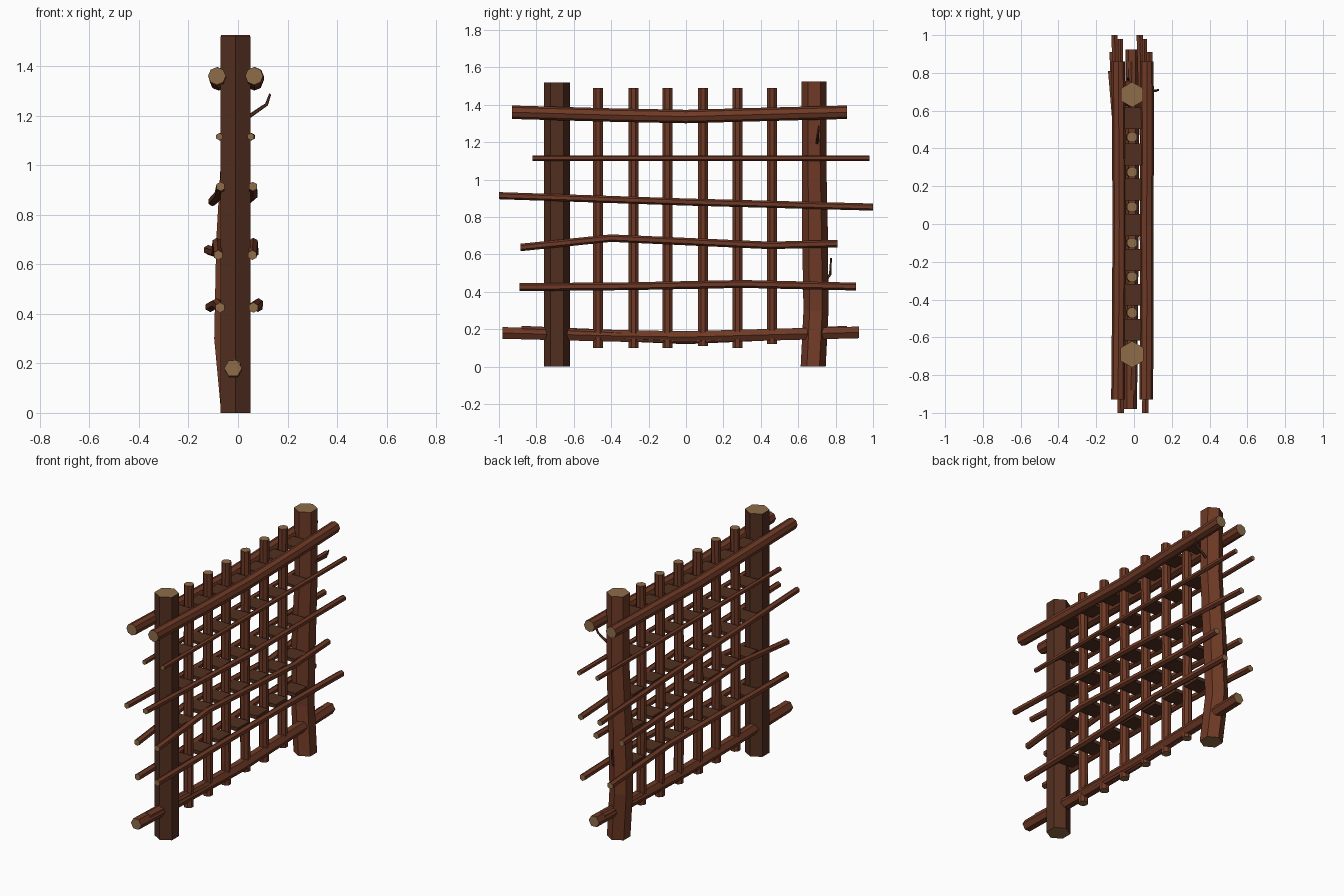
import bpy, bmesh, math
from mathutils import Vector

if "Cube" in bpy.data.objects:
    bpy.data.objects.remove(bpy.data.objects["Cube"])


def material(name, rgb):
    m = bpy.data.materials.new(name)
    m.diffuse_color = (*rgb, 1)
    m.use_nodes = True
    m.node_tree.nodes["Principled BSDF"].inputs["Base Color"].default_value = m.diffuse_color
    return m


BARK = material("bark", (0.16, 0.042, 0.019))
DARK = material("dark_bark", (0.085, 0.028, 0.014))
CUT = material("cut_wood", (0.27, 0.15, 0.065))


def finish(bm, name, mats):
    bmesh.ops.recalc_face_normals(bm, faces=bm.faces)
    me = bpy.data.meshes.new(name)
    bm.to_mesh(me)
    bm.free()
    for m in mats:
        me.materials.append(m)
    ob = bpy.data.objects.new(name, me)
    bpy.context.collection.objects.link(ob)
    return ob


def log(name, pts, radii, sides, axis, mat=BARK, cap=CUT, turn=0.0):
    """Faceted log through pts with rings square to axis and cut ends."""
    axis = Vector(axis).normalized()
    u = Vector((0, 1, 0)) if abs(axis.y) < 0.9 else Vector((0, 0, 1))
    v = axis.cross(u)
    if not isinstance(radii, (list, tuple)):
        radii = [radii] * len(pts)
    bm = bmesh.new()
    rings = []
    for p, r in zip(pts, radii):
        ring = []
        for i in range(sides):
            a = 2 * math.pi * i / sides + turn
            ring.append(bm.verts.new(Vector(p) + r * (math.cos(a) * u + math.sin(a) * v)))
        rings.append(ring)
    for a, b in zip(rings, rings[1:]):
        for i in range(sides):
            j = (i + 1) % sides
            bm.faces.new((a[i], a[j], b[j], b[i]))
    for ring in (rings[0], rings[-1]):
        bm.faces.new(ring).material_index = 1
    return finish(bm, name, (mat, cap))


Z, Y = (0, 0, 1), (0, 1, 0)

# Corner posts: one straight, one bowed
log("front_post", [(-0.01, -0.69, 0), (-0.01, -0.69, 1.52)], 0.07, 6, Z, DARK)
log("back_post", [(-0.01, 0.68, 0), (-0.038, 0.695, 0.3), (-0.028, 0.69, 0.7),
                  (-0.008, 0.685, 1.1), (-0.01, 0.685, 1.525)],
    [0.067, 0.067, 0.069, 0.065, 0.067], 6, Z)

# Upright bars
bars = [(-0.47, 0.10), (-0.28, 0.10), (-0.10, 0.10), (0.09, 0.11), (0.275, 0.10), (0.46, 0.12)]
for k, (y, z0) in enumerate(bars):
    log(f"upright_bar_{k + 1}", [(-0.012, y, z0), (-0.015, y, 0.7), (-0.01, y, 1.49)],
        0.029, 8, Z, turn=math.pi / 8)

# Paired rails: radius, sides, then (y, z, left x, right x) along each
rails = [
    (0.036, 8, [(-0.93, 1.36, -0.085, 0.065), (-0.4, 1.345, -0.08, 0.068),
                (0, 1.337, -0.078, 0.066), (0.4, 1.348, -0.08, 0.07), (0.86, 1.36, -0.083, 0.068)]),
    (0.015, 6, [(-0.82, 1.115, -0.075, 0.052), (0.98, 1.115, -0.072, 0.055)]),
    (0.019, 6, [(-1.0, 0.914, -0.07, 0.06), (0, 0.88, -0.078, 0.062), (1.0, 0.853, -0.103, 0.03)]),
    (0.02, 6, [(-0.885, 0.637, -0.08, 0.058), (-0.4, 0.687, -0.085, 0.062),
               (0.45, 0.648, -0.09, 0.065), (0.81, 0.658, -0.12, 0.055)]),
    (0.021, 6, [(-0.89, 0.425, -0.072, 0.062), (-0.3, 0.43, -0.072, 0.066),
                (0.3, 0.442, -0.085, 0.082), (0.91, 0.428, -0.112, 0.08)]),
]


def height_at(path, y):
    for a, b in zip(path, path[1:]):
        if y <= b[0]:
            return a[1] + (b[1] - a[1]) * (y - a[0]) / (b[0] - a[0])
    return path[-1][1]


for k, (r, sides, path) in enumerate(rails):
    for col, side in ((2, "left"), (3, "right")):
        log(f"{side}_rail_{k + 1}", [(p[col], p[0], p[1]) for p in path], r, sides, Y)
    # Flat spacers between the pair of rails, one in each bay
    bm = bmesh.new()
    for y in (-0.56, -0.375, -0.19, -0.005, 0.183, 0.368, 0.56):
        cube = bmesh.ops.create_cube(bm, size=1)["verts"]
        bmesh.ops.scale(bm, vec=(0.11, 0.115, min(0.024, r * 1.1)), verts=cube)
        bmesh.ops.translate(bm, vec=(-0.01, y, height_at(path, y)), verts=cube)
    finish(bm, f"spacers_{k + 1}", (DARK,))

# Bottom rail, made of two overlapping logs
log("bottom_rail", [(-0.02, -0.98, 0.18), (-0.015, -0.4, 0.165), (-0.01, 0, 0.158),
                    (-0.01, 0.5, 0.172), (-0.01, 0.925, 0.183)], 0.036, 6, Y, turn=math.pi / 6)
log("bottom_rail_inner", [(-0.015, -0.88, 0.188), (-0.01, 0, 0.15), (-0.015, 0.86, 0.188)],
    0.03, 6, Y)

# Twigs on the back post
log("upper_twig", [(0.035, 0.70, 1.19), (0.115, 0.705, 1.245), (0.13, 0.71, 1.287)],
    [0.009, 0.007, 0.005], 5, (0.6, 0, 0.8), DARK, DARK)
log("lower_twig", [(-0.03, 0.73, 0.44), (-0.03, 0.77, 0.49), (-0.03, 0.775, 0.58)],
    [0.009, 0.007, 0.005], 5, (0, 0.2, 0.98), DARK, DARK)
